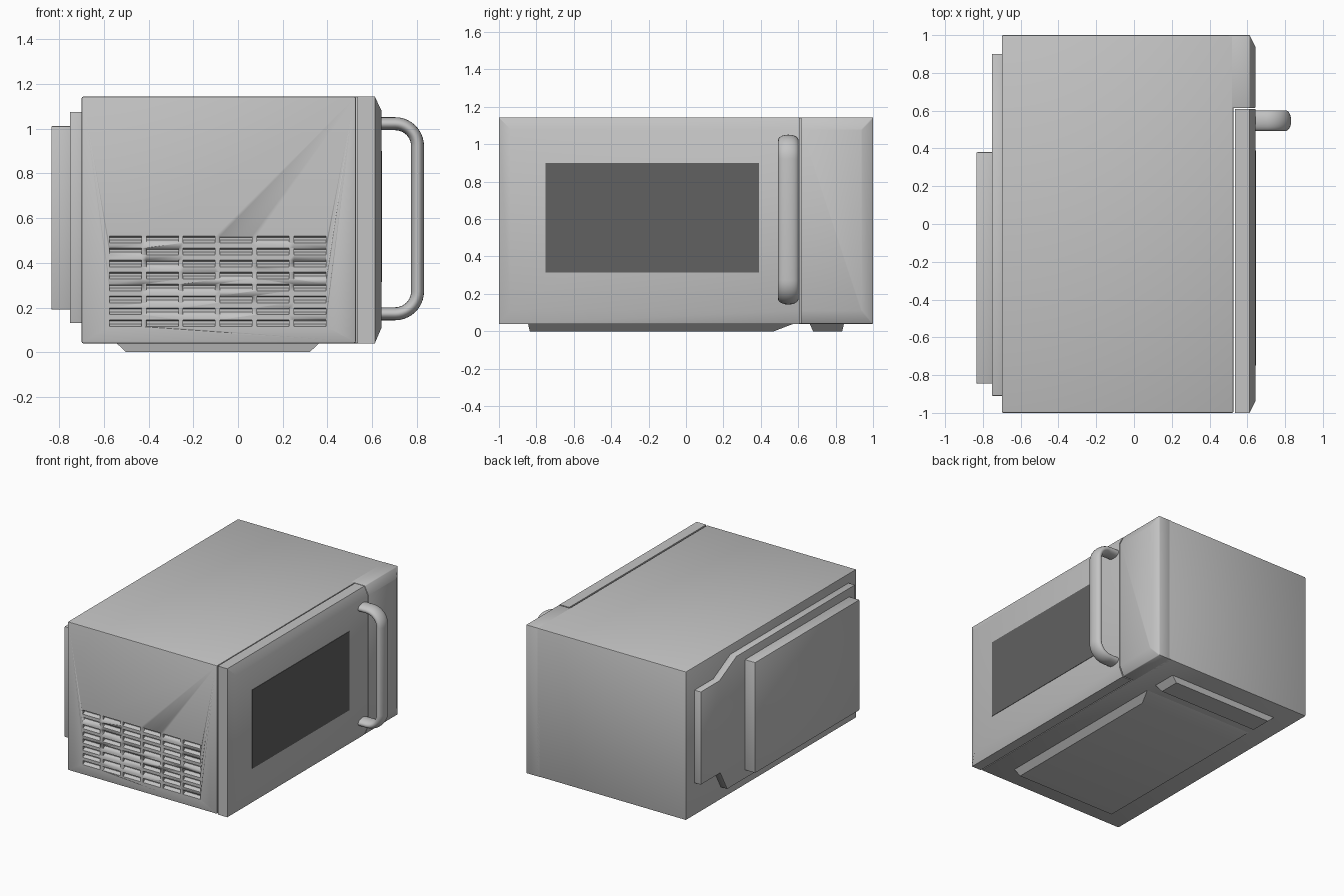
import bpy, bmesh, math
from mathutils import Vector

if "Cube" in bpy.data.objects:
    bpy.data.objects.remove(bpy.data.objects["Cube"])


def material(name, v):
    m = bpy.data.materials.new(name)
    m.diffuse_color = (v, v, v, 1)
    m.use_nodes = True
    m.node_tree.nodes["Principled BSDF"].inputs["Base Color"].default_value = m.diffuse_color
    return m


GREY = material("casing grey", 0.55)
DARK = material("window dark grey", 0.12)


def finish(name, bm, mat, bevel=0.0, segments=2):
    bmesh.ops.recalc_face_normals(bm, faces=bm.faces)
    if bevel:
        edges = [e for e in bm.edges if e.calc_face_angle(0) > 0.5]
        bmesh.ops.bevel(bm, geom=edges, offset=bevel, segments=segments,
                        affect='EDGES', profile=0.5, clamp_overlap=True)
    me = bpy.data.meshes.new(name)
    bm.to_mesh(me)
    bm.free()
    me.materials.append(mat)
    ob = bpy.data.objects.new(name, me)
    bpy.context.collection.objects.link(ob)
    bpy.ops.object.select_all(action='DESELECT')
    ob.select_set(True)
    bpy.context.view_layer.objects.active = ob
    bpy.ops.object.shade_smooth_by_angle(angle=math.radians(35))
    return ob


def loft(bm, rings):
    """Skin a list of closed point rings and cap both ends."""
    vs = [[bm.verts.new(p) for p in r] for r in rings]
    n = len(vs[0])
    for a, b in zip(vs, vs[1:]):
        for i in range(n):
            j = (i + 1) % n
            bm.faces.new((a[i], a[j], b[j], b[i]))
    bm.faces.new(vs[0][::-1])
    bm.faces.new(vs[-1])
    return bm


def rect_x(x, y0, y1, z0, z1):
    return [(x, y0, z0), (x, y1, z0), (x, y1, z1), (x, y0, z1)]


def rect_z(z, x0, x1, y0, y1):
    return [(x0, y0, z), (x1, y0, z), (x1, y1, z), (x0, y1, z)]


def block(name, x0, x1, y0, y1, z0, z1, mat=GREY, bevel=0.0):
    bm = loft(bmesh.new(), [rect_x(x0, y0, y1, z0, z1), rect_x(x1, y0, y1, z0, z1)])
    return finish(name, bm, mat, bevel)


# Main casing
body = block("casing", -0.70, 0.527, -1, 1, 0.04, 1.143, bevel=0.008)

# Louvre slots cut in the front: 6 columns by 8 rows, sloping inwards
bm = bmesh.new()
for c in range(6):
    x0 = -0.575 + 0.165 * c
    x1 = x0 + 0.143
    for r in range(8):
        z = 0.105 + 0.0535 * r
        prof = [(-1.01, z + 0.004), (-1.01, z + 0.042), (-0.975, z + 0.034), (-0.975, z + 0.022)]
        loft(bm, [[(x, y, h) for y, h in prof] for x in (x0, x1)])
cutter = finish("louvre_cutter", bm, GREY)
cutter.hide_render = True
bpy.context.view_layer.objects.active = body
mod = body.modifiers.new("louvres", 'BOOLEAN')
mod.operation = 'DIFFERENCE'
mod.solver = 'EXACT'
mod.object = cutter
body.modifiers.move(len(body.modifiers) - 1, 0)
bpy.ops.object.modifier_apply(modifier="louvres")
bpy.data.objects.remove(cutter, do_unlink=True)

# Door, chamfered on its three outer edges
finish("door", loft(bmesh.new(), [
    rect_x(0.534, -1, 0.608, 0.04, 1.143),
    rect_x(0.612, -1, 0.608, 0.04, 1.143),
    rect_x(0.642, -0.94, 0.608, 0.11, 1.08)]), GREY)

# Control panel, fixed to the casing
finish("control_panel", loft(bmesh.new(), [
    rect_x(0.50, 0.614, 1, 0.04, 1.143),
    rect_x(0.612, 0.614, 1, 0.04, 1.143),
    rect_x(0.642, 0.614, 0.94, 0.11, 1.08)]), GREY, bevel=0.004)

# Door window
block("door_window", 0.639, 0.645, -0.75, 0.39, 0.315, 0.90, DARK)

# Handle: oval section swept along a rounded bracket path
path = [(0.62, 1.022)]
R, XC, ZT, ZB = 0.10, 0.803, 1.022, 0.172
for k in range(11):
    a = math.radians(90 - 9 * k)
    path.append((XC - R + R * math.cos(a), ZT - R + R * math.sin(a)))
for k in range(11):
    a = math.radians(-9 * k)
    path.append((XC - R + R * math.cos(a), ZB + R + R * math.sin(a)))
path.append((0.62, ZB))
rings = []
for i, p in enumerate(path):
    a, b = path[max(i - 1, 0)], path[min(i + 1, len(path) - 1)]
    t = Vector((b[0] - a[0], b[1] - a[1])).normalized()
    ring = []
    for s in range(20):
        u = 2 * math.pi * s / 20
        d = 0.029 * math.cos(u)
        ring.append((p[0] - t.y * d, 0.547 + 0.055 * math.sin(u), p[1] + t.x * d))
    rings.append(ring)
finish("door_handle", loft(bmesh.new(), rings), GREY)

# Rear plate with stepped corners, and the raised cover on it
prof = [(-0.91, 0.13), (0.59, 0.13), (0.67, 0.28), (0.90, 0.28),
        (0.90, 0.97), (0.68, 0.97), (0.48, 1.075), (-0.91, 1.075)]
finish("rear_plate", loft(bmesh.new(), [[(x, y, z) for y, z in prof] for x in (-0.752, -0.69)]),
       GREY, bevel=0.004)
block("rear_cover", -0.835, -0.745, -0.845, 0.38, 0.19, 1.012, bevel=0.006)

# Base tray and rear foot under the casing
finish("base_tray", loft(bmesh.new(), [
    rect_z(0.0, -0.50, 0.32, -0.835, 0.47),
    rect_z(0.042, -0.545, 0.365, -0.845, 0.58)]), GREY)
finish("base_foot", loft(bmesh.new(), [
    rect_z(0.0, -0.50, 0.32, 0.68, 0.835),
    rect_z(0.042, -0.545, 0.365, 0.66, 0.845)]), GREY)
